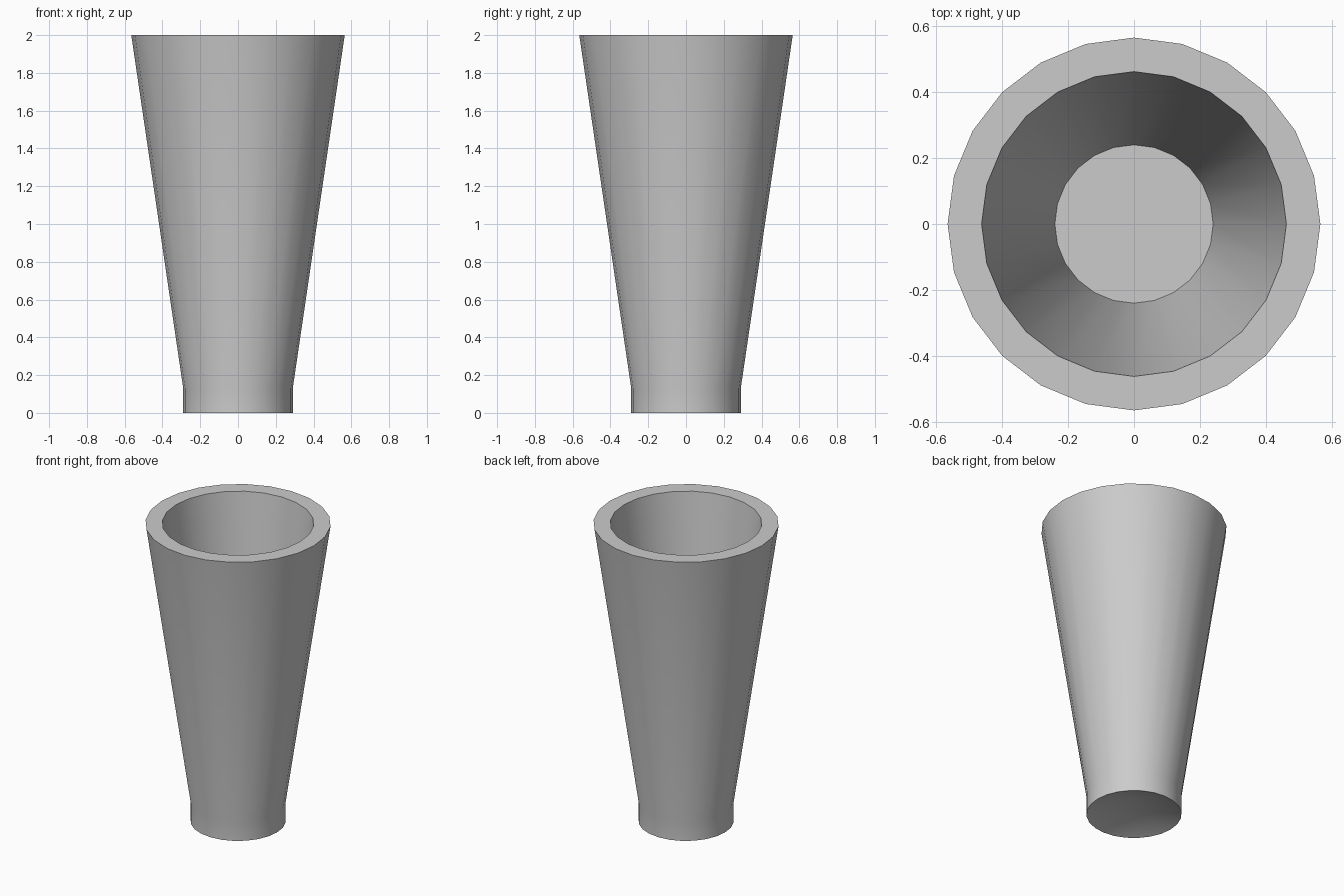
import bpy, bmesh, math

if "Cube" in bpy.data.objects:
    bpy.data.objects.remove(bpy.data.objects["Cube"])

SIDES = 24

# Plain grey material
grey = bpy.data.materials.new("light_grey")
grey.diffuse_color = (0.6, 0.6, 0.6, 1)
grey.use_nodes = True
grey.node_tree.nodes["Principled BSDF"].inputs["Base Color"].default_value = grey.diffuse_color

# Cross-section (radius, height): underside hollow, foot, flared wall, rim, inner wall, floor
profile = [(0, 0.10), (0.29, 0), (0.29, 0.13), (0.565, 2), (0.462, 2), (0.24, 0.15), (0, 0.15)]

bm = bmesh.new()


def ring(radius, z):
    if radius == 0:
        return [bm.verts.new((0, 0, z))]
    step = math.tau / SIDES
    return [bm.verts.new((radius * math.cos(i * step), radius * math.sin(i * step), z))
            for i in range(SIDES)]


# Lathe the profile, closing the underside and the floor with fans
rings = [ring(r, z) for r, z in profile]
for a, b in zip(rings, rings[1:]):
    for i in range(SIDES):
        j = (i + 1) % SIDES
        corners = [a[i % len(a)], a[j % len(a)], b[j % len(b)], b[i % len(b)]]
        bm.faces.new(list(dict.fromkeys(corners)))
bmesh.ops.recalc_face_normals(bm, faces=bm.faces)

mesh = bpy.data.meshes.new("tapered_cup")
bm.to_mesh(mesh)
bm.free()
mesh.materials.append(grey)
cup = bpy.data.objects.new("tapered_cup", mesh)
bpy.context.collection.objects.link(cup)

# Smooth walls with crisp rim and foot edges
bpy.context.view_layer.objects.active = cup
cup.select_set(True)
bpy.ops.object.shade_smooth_by_angle(angle=math.radians(30))
